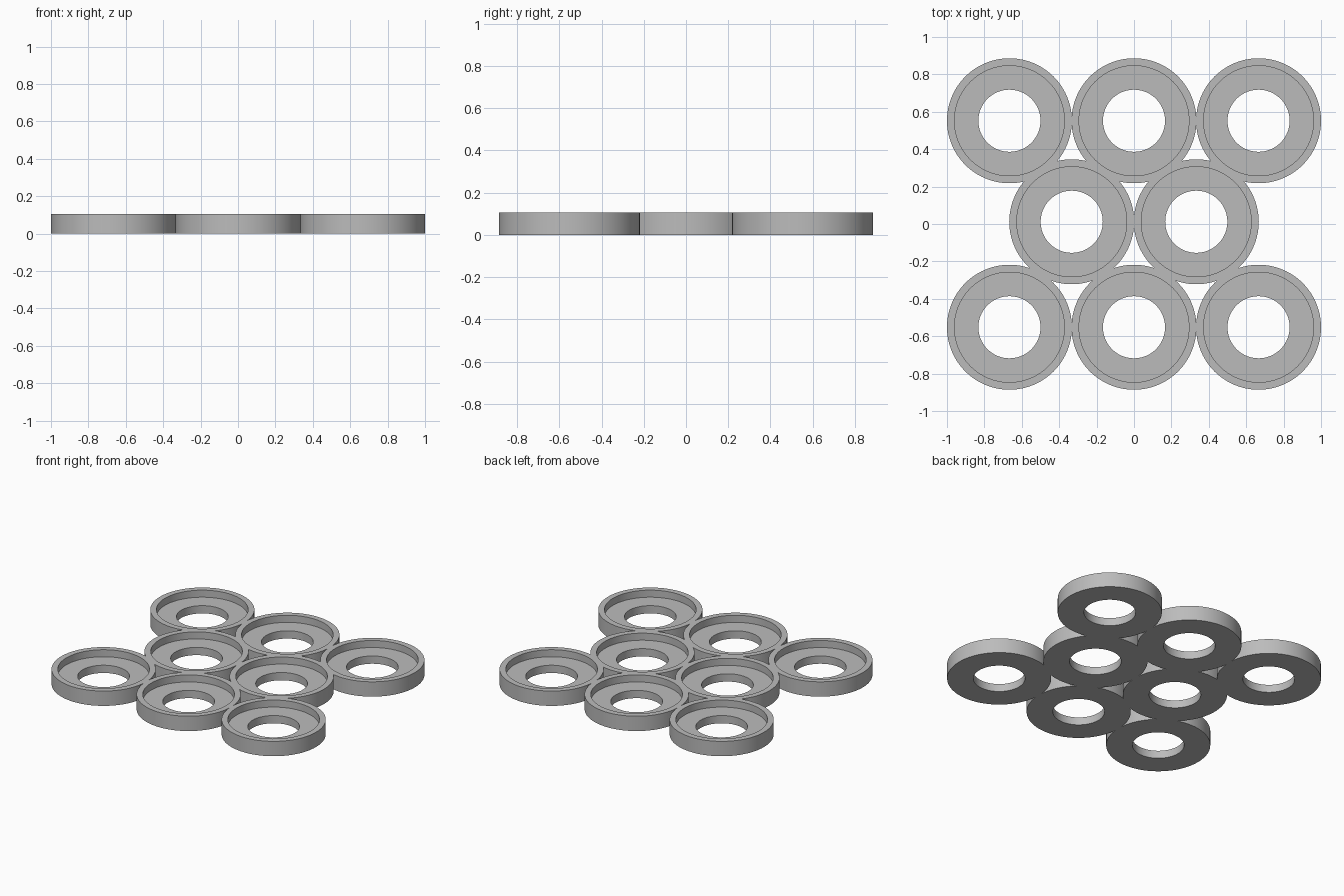
import bpy, bmesh, math

if "Cube" in bpy.data.objects:
    bpy.data.objects.remove(bpy.data.objects["Cube"])

SIDES = 96
OUTER, RECESS, HOLE = 0.334, 0.294, 0.166
HEIGHT, FLOOR = 0.105, 0.055
PITCH, ROW_Y, MIDDLE_Y = 0.666, 0.552, 0.012

grey = bpy.data.materials.new("plain grey")
grey.use_nodes = True
colour = (0.5, 0.5, 0.5, 1)
grey.diffuse_color = colour
grey.node_tree.nodes["Principled BSDF"].inputs["Base Color"].default_value = colour


def make_ring(name, x, y):
    """Lathe a closed stepped profile into a ring with a recessed seat."""
    profile = [(HOLE, 0), (OUTER, 0), (OUTER, HEIGHT),
               (RECESS, HEIGHT), (RECESS, FLOOR), (HOLE, FLOOR)]
    bm = bmesh.new()
    loops = []
    for r, z in profile:
        angles = [math.tau * i / SIDES for i in range(SIDES)]
        loops.append([bm.verts.new((x + r * math.cos(a), y + r * math.sin(a), z))
                      for a in angles])
    for k, low in enumerate(loops):
        high = loops[(k + 1) % len(loops)]
        for i in range(SIDES):
            j = (i + 1) % SIDES
            bm.faces.new((low[i], low[j], high[j], high[i]))
    bmesh.ops.recalc_face_normals(bm, faces=bm.faces)
    mesh = bpy.data.meshes.new(name)
    bm.to_mesh(mesh)
    bm.free()
    mesh.materials.append(grey)
    ring = bpy.data.objects.new(name, mesh)
    bpy.context.collection.objects.link(ring)
    return ring


# Two rows of three rings with a staggered row of two between them
centres = [(c * PITCH, s * ROW_Y) for s in (-1, 1) for c in (-1, 0, 1)]
centres += [(s * PITCH / 2, MIDDLE_Y) for s in (-1, 1)]
rings = [make_ring("ring_tray", x, y) for x, y in centres]

# Fuse the touching rings into one tray
tray = rings[0]
for other in rings[1:]:
    fuse = tray.modifiers.new("fuse", 'BOOLEAN')
    fuse.operation = 'UNION'
    fuse.solver = 'EXACT'
    fuse.object = other
graph = bpy.context.evaluated_depsgraph_get()
fused = bpy.data.meshes.new_from_object(tray.evaluated_get(graph))
tray.modifiers.clear()
tray.data = fused
for other in rings[1:]:
    bpy.data.objects.remove(other)

# Smooth round walls with crisp rims
bpy.ops.object.select_all(action='DESELECT')
tray.select_set(True)
bpy.context.view_layer.objects.active = tray
bpy.ops.object.shade_smooth_by_angle(angle=math.radians(30))
